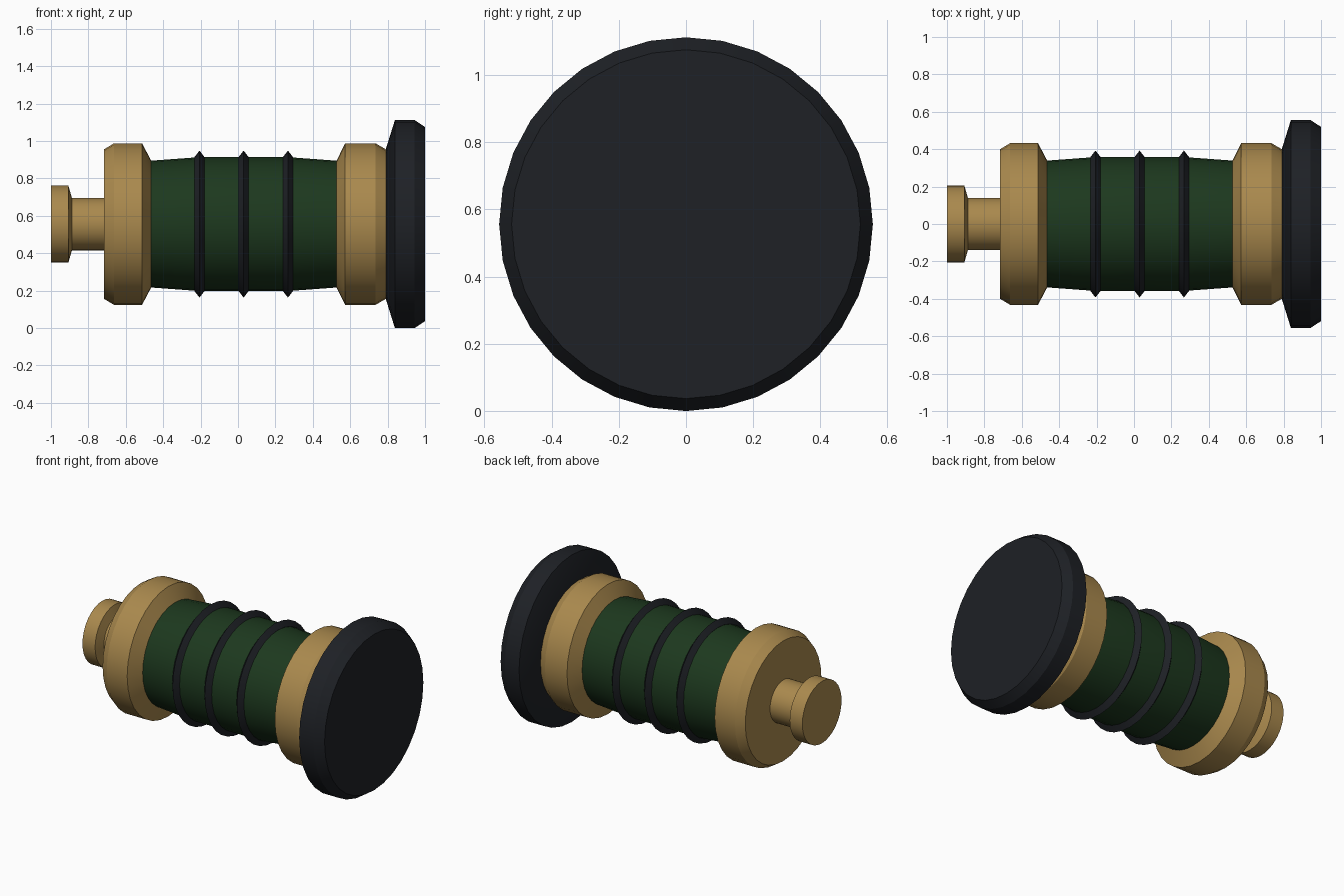
import bpy, bmesh
from math import cos, sin, pi, radians

if "Cube" in bpy.data.objects:
    bpy.data.objects.remove(bpy.data.objects["Cube"])

SIDES = 32
AXIS_Z = 0.556


def material(name, rgb):
    m = bpy.data.materials.new(name)
    m.diffuse_color = (*rgb, 1)
    m.use_nodes = True
    m.node_tree.nodes["Principled BSDF"].inputs["Base Color"].default_value = m.diffuse_color
    return m


brass = material("brass", (0.40, 0.25, 0.075))
green = material("green", (0.012, 0.040, 0.013))
black = material("black", (0.013, 0.015, 0.019))


def lathe(name, profile, mat, closed=False):
    """Spin (x, radius) points about the long axis; cap the ends or close the loop."""
    bm = bmesh.new()
    rings = [[bm.verts.new((x, r * cos(2 * pi * i / SIDES), AXIS_Z + r * sin(2 * pi * i / SIDES)))
              for i in range(SIDES)] for x, r in profile]
    pairs = list(zip(rings, rings[1:]))
    if closed:
        pairs.append((rings[-1], rings[0]))
    else:
        bm.faces.new(rings[0])
        bm.faces.new(rings[-1])
    for a, b in pairs:
        for i in range(SIDES):
            j = (i + 1) % SIDES
            bm.faces.new((a[i], a[j], b[j], b[i]))
    bmesh.ops.recalc_face_normals(bm, faces=bm.faces)
    mesh = bpy.data.meshes.new(name)
    bm.to_mesh(mesh)
    bm.free()
    mesh.materials.append(mat)
    obj = bpy.data.objects.new(name, mesh)
    bpy.context.collection.objects.link(obj)
    bpy.ops.object.select_all(action='DESELECT')
    obj.select_set(True)
    bpy.context.view_layer.objects.active = obj
    bpy.ops.object.shade_smooth_by_angle(angle=radians(25))
    return obj


# Brass knob on its stem, joined to the rear collar
lathe("knob_and_rear_collar", [
    (-1.0, 0.206), (-0.907, 0.206), (-0.888, 0.14), (-0.716, 0.14),
    (-0.716, 0.40), (-0.663, 0.432), (-0.513, 0.432), (-0.464, 0.339)], brass)

# Green barrel, slightly tapered at both ends
lathe("barrel", [(-0.464, 0.339), (-0.206, 0.358), (0.267, 0.358), (0.527, 0.339)], green)

# Three dark grip rings with a diamond section
for n, x in enumerate((-0.206, 0.030, 0.267)):
    lathe(f"grip_ring_{n + 1}", [(x - 0.027, 0.358), (x, 0.393), (x + 0.027, 0.358), (x, 0.323)],
          black, closed=True)

# Brass front collar
lathe("front_collar", [(0.527, 0.339), (0.573, 0.432), (0.735, 0.432), (0.79, 0.40)], brass)

# Wide dark end disc
lathe("end_disc", [(0.79, 0.40), (0.839, 0.556), (0.944, 0.556), (1.0, 0.519)], black)
